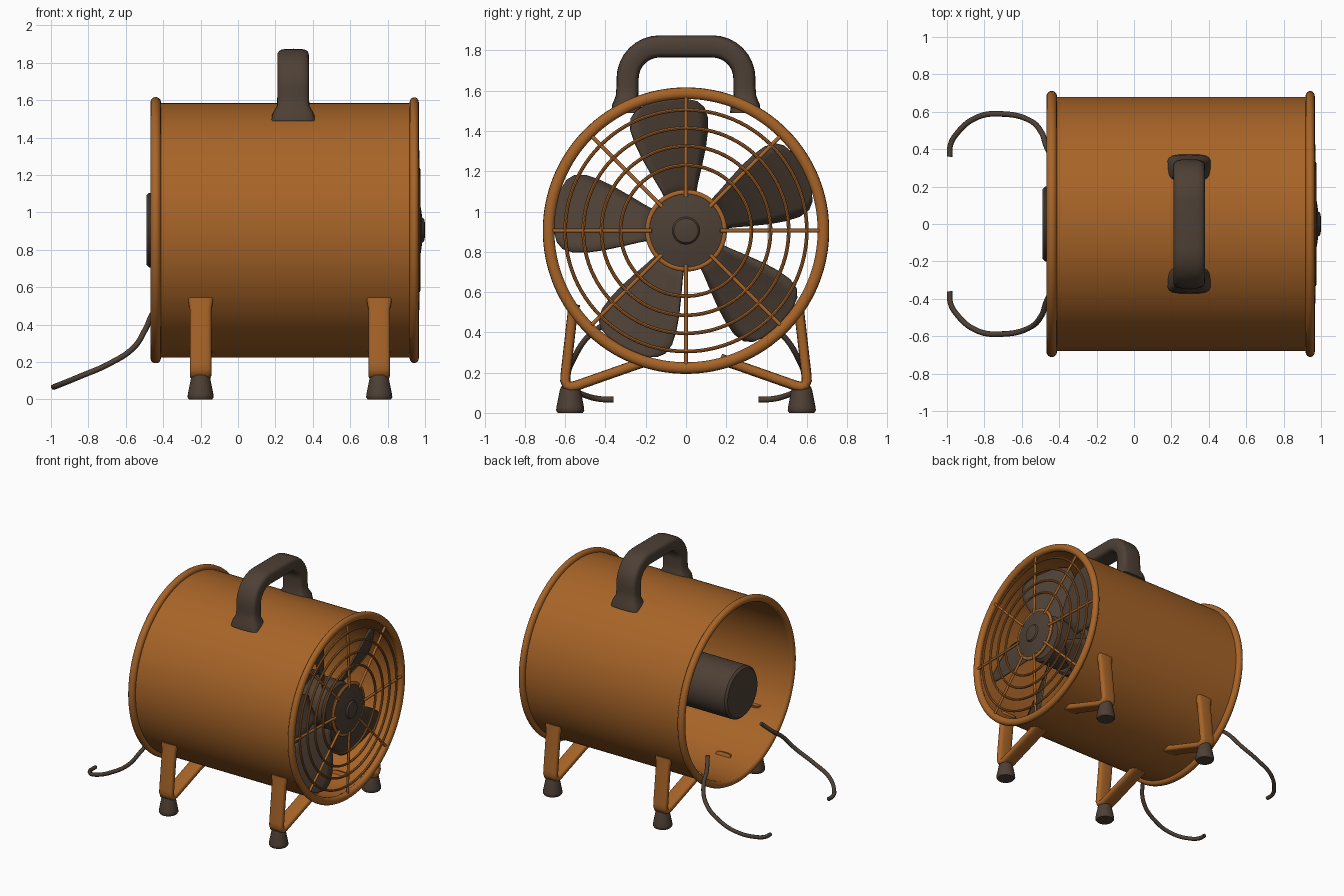
import bpy, bmesh
from math import sin, cos, pi, radians
from mathutils import Vector

if "Cube" in bpy.data.objects:
    bpy.data.objects.remove(bpy.data.objects["Cube"])

ZC = 0.905  # height of the drum axis


def material(name, rgb):
    m = bpy.data.materials.new(name)
    m.diffuse_color = (*rgb, 1)
    m.use_nodes = True
    m.node_tree.nodes["Principled BSDF"].inputs["Base Color"].default_value = m.diffuse_color
    return m


ORANGE = material("orange paint", (0.39, 0.128, 0.021))
DARK = material("dark brown rubber", (0.075, 0.051, 0.036))


def finish(bm, name, mat, angle=40):
    bmesh.ops.remove_doubles(bm, verts=bm.verts, dist=1e-5)
    bmesh.ops.recalc_face_normals(bm, faces=bm.faces)
    me = bpy.data.meshes.new(name)
    bm.to_mesh(me)
    bm.free()
    me.materials.append(mat)
    me.shade_smooth()
    me.set_sharp_from_angle(angle=radians(angle))
    ob = bpy.data.objects.new(name, me)
    bpy.context.collection.objects.link(ob)
    return ob


def skin(bm, rows, closed_u, closed_v):
    """Quads between successive rows of points."""
    grid = [[bm.verts.new(p) for p in row] for row in rows]
    nu, nv = len(grid), len(grid[0])
    for i in range(nu if closed_u else nu - 1):
        for j in range(nv if closed_v else nv - 1):
            a, b = grid[i], grid[(i + 1) % nu]
            k = (j + 1) % nv
            bm.faces.new((a[j], a[k], b[k], b[j]))
    return grid


def lathe(name, profile, mat, seg=96, closed=False):
    """Turn an (x, radius) profile about the drum axis."""
    bm = bmesh.new()
    rows = [[(x, r * cos(2 * pi * i / seg), ZC + r * sin(2 * pi * i / seg))
             for x, r in profile] for i in range(seg)]
    grid = [[bm.verts.new(p) for p in row] for row in rows]
    n = len(profile)
    for i in range(seg):
        a, b = grid[i], grid[(i + 1) % seg]
        for j in range(n if closed else n - 1):
            bm.faces.new((a[j], a[(j + 1) % n], b[(j + 1) % n], b[j]))
    bmesh.ops.dissolve_degenerate(bm, dist=1e-6, edges=bm.edges)
    return finish(bm, name, mat)


def ring(name, x, r, rx, rr, mat, n=10, seg=96):
    prof = [(x + rx * cos(2 * pi * k / n), r + rr * sin(2 * pi * k / n)) for k in range(n)]
    return lathe(name, prof, mat, seg, True)


def sweep(name, x, path, width, thick, mat, power=0.5):
    """Rounded bar along a (y, z, scale) path, with its width along x."""
    bm = bmesh.new()
    rows = []
    for i, (y, z, s) in enumerate(path):
        p, q = path[max(i - 1, 0)], path[min(i + 1, len(path) - 1)]
        t = Vector((0, q[0] - p[0], q[1] - p[1])).normalized()
        side = Vector((0, -t.z, t.y))
        row = []
        for k in range(20):
            c, d = cos(2 * pi * k / 20), sin(2 * pi * k / 20)
            c = abs(c) ** power * (1 if c > 0 else -1)
            d = abs(d) ** power * (1 if d > 0 else -1)
            row.append(Vector((x + c * width / 2 * s, y, z)) + side * d * thick / 2 * s)
        rows.append(row)
    grid = skin(bm, rows, False, True)
    bm.faces.new(grid[0])
    bm.faces.new(grid[-1])
    return finish(bm, name, mat, 50)


def arc(cy, cz, r, a0, a1, n=8):
    return [(cy + r * cos(radians(a0 + (a1 - a0) * i / n)),
             cz + r * sin(radians(a0 + (a1 - a0) * i / n)), 1) for i in range(n + 1)]


def wire(name, lines, radius, mat, smooth=False):
    cu = bpy.data.curves.new(name, 'CURVE')
    cu.dimensions = '3D'
    cu.bevel_depth = radius
    cu.bevel_resolution = 2
    cu.use_fill_caps = True
    for pts in lines:
        if smooth:
            sp = cu.splines.new('BEZIER')
            sp.bezier_points.add(len(pts) - 1)
            for bp, p in zip(sp.bezier_points, pts):
                bp.co = p
                bp.handle_left_type = bp.handle_right_type = 'AUTO'
        else:
            sp = cu.splines.new('POLY')
            sp.points.add(len(pts) - 1)
            for q, p in zip(sp.points, pts):
                q.co = (*p, 1)
    cu.materials.append(mat)
    ob = bpy.data.objects.new(name, cu)
    bpy.context.collection.objects.link(ob)
    return ob


# Drum: open tube with a rolled rim at each end
lathe("drum", [(-0.44, 0.68), (0.945, 0.68), (0.945, 0.66), (-0.44, 0.66)], ORANGE, 128, True)
ring("rear_rim", -0.44, 0.685, 0.028, 0.027, ORANGE, 14, 128)
ring("front_rim", 0.942, 0.682, 0.025, 0.029, ORANGE, 14, 128)

# Motor and rotor hub
lathe("motor", [(-0.49, 0), (-0.49, 0.185), (-0.475, 0.2), (0.6, 0.2), (0.62, 0.18), (0.62, 0)], DARK, 64)
lathe("rotor_hub", [(0.6, 0), (0.6, 0.1), (0.66, 0.1), (0.66, 0.18), (0.85, 0.18), (0.87, 0.16), (0.87, 0)], DARK, 64)

# Fan blades: pitched paddles, built in polar coordinates
HALF = [(0.16, 0.42), (0.24, 0.39), (0.32, 0.39), (0.42, 0.385), (0.5, 0.37),
        (0.57, 0.345), (0.62, 0.3), (0.645, 0.24), (0.655, 0.16)]
for b in range(5):
    bm = bmesh.new()
    base = radians(99 + 72 * b)
    rows = []
    for r, h in HALF:
        pitch = 0.75 - 0.5 * r
        rows.append([(0.76 + pitch * r * h * v / 4, r * cos(base + h * v / 4),
                      ZC + r * sin(base + h * v / 4)) for v in range(-4, 5)])
    skin(bm, rows, False, False)
    ob = finish(bm, f"fan_blade_{b + 1}", DARK, 60)
    sol = ob.modifiers.new("thickness", 'SOLIDIFY')
    sol.thickness = 0.014
    sol.offset = 0

# Front guard: rings, spokes and centre cap
for i, r in enumerate((0.325, 0.42, 0.51, 0.6)):
    ring(f"guard_ring_{i + 1}", 0.966 - 0.01 * i / 3, r, 0.009, 0.009, ORANGE, 8)
wire("guard_spokes", [[(0.966, 0.17 * cos(a), ZC + 0.17 * sin(a)),
                       (0.95, 0.675 * cos(a), ZC + 0.675 * sin(a))]
                      for a in (k * pi / 4 for k in range(8))], 0.01, ORANGE)
ring("cap_ring", 0.955, 0.19, 0.012, 0.014, ORANGE, 10, 64)
lathe("centre_cap", [(0.94, 0), (0.94, 0.185), (0.966, 0.182), (0.974, 0.14), (0.982, 0.09),
                     (0.984, 0.068), (0.995, 0.06), (1.0, 0.035), (1.0, 0)], DARK, 48)

# Carry handle: flat arch with flared feet
right = [(0.295, 1.49, 1.4), (0.295, 1.53, 1.3), (0.293, 1.57, 1.02), (0.29, 1.62, 1)]
top = arc(0.13, 1.66, 0.16, 0, 90)
half = right + top
sweep("carry_handle", 0.295, half + [(-y, z, s) for y, z, s in reversed(half)], 0.17, 0.11, DARK)

# Legs: a bent strap on each side at both ends, with a rubber foot
for end, x in (("rear", -0.2), ("front", 0.755)):
    for side, s in (("left", -1), ("right", 1)):
        path = [(0.555, 0.54, 1.2), (0.565, 0.48, 1), (0.598, 0.19, 1), (0.6, 0.16, 1),
                (0.592, 0.138, 1), (0.572, 0.13, 1), (0.545, 0.135, 1), (0.24, 0.242, 1),
                (0.17, 0.268, 1.1)]
        sweep(f"{end}_{side}_leg", x, [(s * y, z, k) for y, z, k in path], 0.115, 0.05, ORANGE, 0.6)
        bm = bmesh.new()
        prof = [(0, 0), (0.062, 0), (0.07, 0.012), (0.068, 0.03), (0.052, 0.11), (0.046, 0.13), (0, 0.13)]
        rows = [[(x + r * cos(2 * pi * k / 28), s * 0.575 + r * sin(2 * pi * k / 28), z)
                 for r, z in prof] for k in range(28)]
        skin(bm, rows, True, False)
        bmesh.ops.dissolve_degenerate(bm, dist=1e-6, edges=bm.edges)
        finish(bm, f"{end}_{side}_foot", DARK)

# Trailing cables from the rear opening, mirrored
cable = [(-0.42, 0.33, 0.52), (-0.466, 0.41, 0.44), (-0.495, 0.49, 0.375), (-0.56, 0.555, 0.275),
         (-0.7, 0.588, 0.185), (-0.84, 0.57, 0.125), (-0.95, 0.48, 0.08), (-0.982, 0.42, 0.068),
         (-0.985, 0.36, 0.066)]
for side, s in (("left", -1), ("right", 1)):
    wire(f"{side}_cable", [[(x, s * y, z) for x, y, z in cable]], 0.015, DARK, True)
